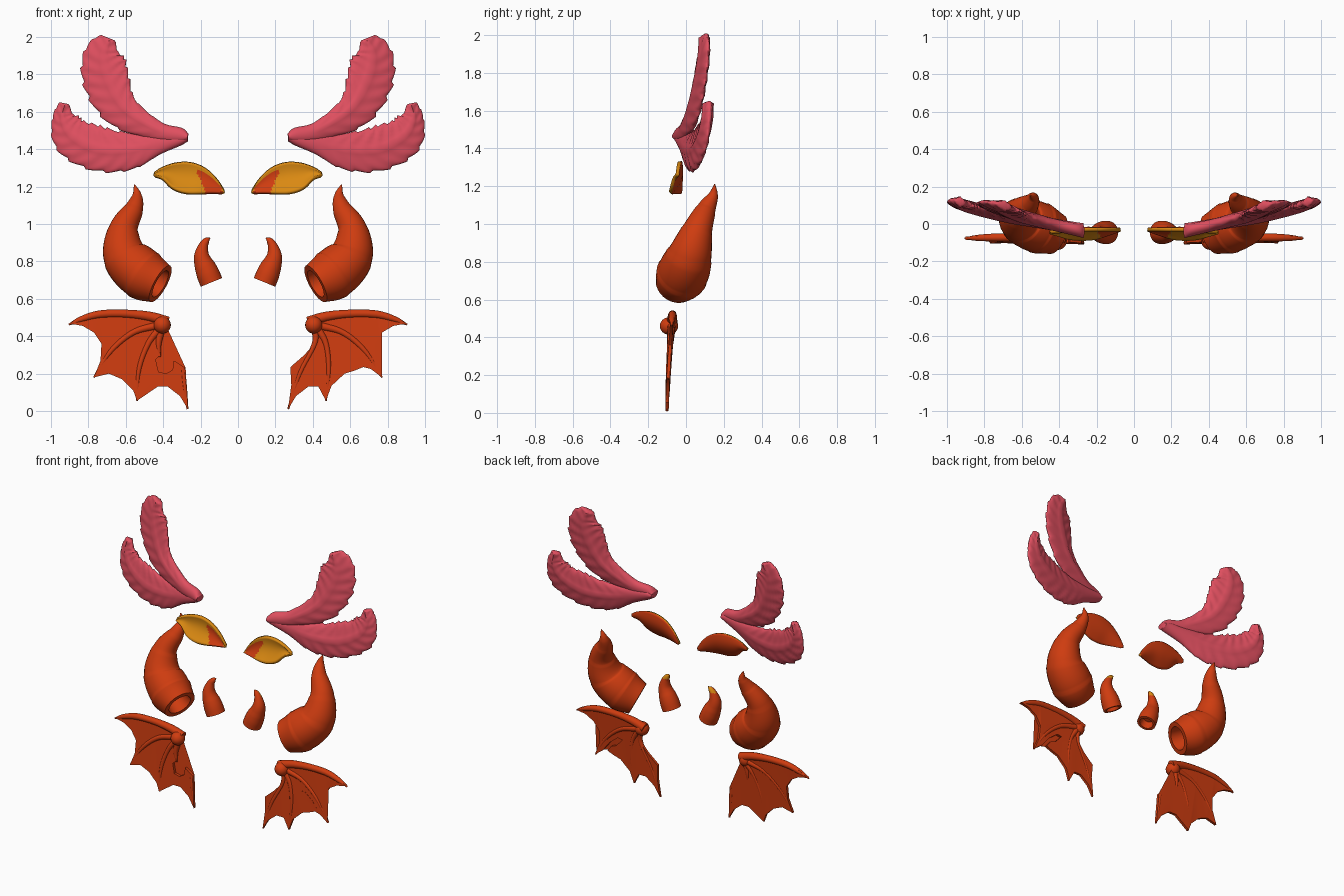
import bpy, bmesh, math
from mathutils import Vector

if "Cube" in bpy.data.objects:
    bpy.data.objects.remove(bpy.data.objects["Cube"])


def material(name, rgb):
    m = bpy.data.materials.new(name)
    m.diffuse_color = (*rgb, 1)
    m.use_nodes = True
    m.node_tree.nodes["Principled BSDF"].inputs["Base Color"].default_value = m.diffuse_color
    return m


ORANGE = material("burnt orange", (0.62, 0.045, 0.005))
PINK = material("coral pink", (0.74, 0.078, 0.115))
GOLD = material("golden yellow", (0.70, 0.25, 0.006))


def spline(pts, n):
    """Smooth curve through points of any dimension."""
    pts = [tuple(p) for p in pts]
    ext = [tuple(2 * a - b for a, b in zip(pts[0], pts[1]))] + pts
    ext.append(tuple(2 * a - b for a, b in zip(pts[-1], pts[-2])))
    out = []
    for i in range(n + 1):
        f = i / n * (len(pts) - 1)
        k = min(int(f), len(pts) - 2)
        t = f - k
        out.append(tuple(
            0.5 * (2 * b + (c - a) * t + (2 * a - 5 * b + 4 * c - d) * t * t
                   + (3 * b - a - 3 * c + d) * t ** 3)
            for a, b, c, d in zip(*ext[k:k + 4])))
    return out


def finish(name, bm, mats, mirror=False, angle=45):
    me = bpy.data.meshes.new(name)
    bm.to_mesh(me)
    bm.free()
    for m in mats:
        me.materials.append(m)
    ob = bpy.data.objects.new(name, me)
    bpy.context.collection.objects.link(ob)
    bpy.ops.object.select_all(action='DESELECT')
    ob.select_set(True)
    bpy.context.view_layer.objects.active = ob
    bpy.ops.object.shade_smooth_by_angle(angle=math.radians(angle))
    if mirror:
        mod = ob.modifiers.new("Mirror", 'MIRROR')
        mod.use_mirror_merge = False
    return ob


def loft(bm, rings):
    """Skin closed rings of points and cap both ends."""
    vs = [[bm.verts.new(p) for p in r] for r in rings]
    n = len(rings[0])
    for a, b in zip(vs, vs[1:]):
        for i in range(n):
            j = (i + 1) % n
            bm.faces.new((a[i], a[j], b[j], b[i]))
    bm.faces.new(vs[0][::-1])
    bm.faces.new(vs[-1])
    bmesh.ops.recalc_face_normals(bm, faces=bm.faces)


def tube_rings(path, n, sides, ridges=0):
    """Circular sections along a path of (x, y, z, radius)."""
    pts = spline(path, n)
    rings = []
    for i, p in enumerate(pts):
        c = Vector(p[:3])
        t = (Vector(pts[min(i + 1, n)][:3]) - Vector(pts[max(i - 1, 0)][:3])).normalized()
        s = t.cross(Vector((0, 1, 0))).normalized()
        u = s.cross(t)
        r = max(p[3], 0.002)
        if ridges:
            r *= 0.985 + 0.035 * ((i / n * ridges) % 1)
        rings.append([c + (s * math.cos(a) + u * math.sin(a)) * r
                      for a in (2 * math.pi * k / sides for k in range(sides))])
    return rings


def horn(name, path, n, ridges, depth, gold_tip=False):
    """Hollow-based curved horn."""
    rings = tube_rings(path, n, 28, ridges)
    c0, c1 = Vector(path[0][:3]), Vector(path[1][:3])
    inward = (c1 - c0).normalized() * depth
    lip = [c0 + (p - c0) * 0.72 for p in rings[0]]
    floor = [c0 + (p - c0) * 0.6 + inward for p in rings[0]]
    bm = bmesh.new()
    loft(bm, [floor, lip] + rings)
    if gold_tip:
        for f in bm.faces:
            if f.calc_center_median().z > 0.895 and f.normal.y > 0.1:
                f.material_index = 1
    return finish(name, bm, [ORANGE, GOLD], True)


horn("large_horn", [
    (.415, -.055, .68, .112), (.515, -.018, .737, .138), (.605, .02, .835, .119),
    (.612, .062, .97, .08), (.557, .108, 1.08, .051), (.540, .143, 1.15, .027),
    (.553, .152, 1.21, .003)], 60, 6, 0.13)
horn("small_horn", [
    (.142, -.045, .688, .063), (.165, -.045, .745, .06), (.193, -.045, .82, .044),
    (.187, -.04, .878, .027), (.168, -.035, .912, .017), (.15, -.03, .926, .003)],
    30, 3, 0.05, True)


# Feather plumes: lens-shaped sections with toothed edges and barb grooves
def plume(name, spine, shift, teeth):
    n, sides = 90, 32
    pts = spline(spine, n)
    rings = []
    for i, (x, z, wl, wr) in enumerate(pts):
        a, b = pts[max(i - 1, 0)], pts[min(i + 1, n)]
        t = Vector((b[0] - a[0], b[1] - a[1])).normalized()
        left = Vector((-t.y, t.x))
        u = i / n
        fan = min(1, max(0, (u - 0.3) / 0.2))
        saw = (u * teeth) % 1
        ring = []
        for k in range(sides):
            ang = 2 * math.pi * k / sides
            v, h = math.cos(ang), math.sin(ang)
            w = (wl if v > 0 else wr) * (1 + fan * abs(v) ** 3 * (0.14 * saw - 0.06))
            q = Vector((x, z)) + left * v * w + t * fan * 0.02 * v * v * (1 - u)
            groove = math.sin(2 * math.pi * (u * teeth - abs(v) * 1.1)) * abs(v)
            thick = (0.036 - 0.012 * u) * h * (1 + 0.22 * fan * groove)
            thick *= 1 + 0.35 * fan * (math.exp(-(v * 6) ** 2) - 0.3)
            if i in (0, n):
                thick *= 0.5
            y = -0.03 + 0.2 * (q.x - 0.3) + 0.1 * (q.y - 1.5) + shift
            ring.append((q.x, y - thick, q.y))
        rings.append(ring)
    bm = bmesh.new()
    loft(bm, rings)
    return finish(name, bm, [PINK], True, 60)


plume("upper_feather", [
    (.268, 1.465, .018, .018), (.31, 1.475, .04, .04), (.43, 1.505, .045, .06),
    (.60, 1.62, .07, .12), (.69, 1.77, .11, .135), (.72, 1.90, .105, .105),
    (.685, 1.992, .03, .05)], 0, 13)
plume("lower_feather", [
    (.268, 1.46, .015, .018), (.31, 1.455, .035, .035), (.43, 1.43, .055, .06),
    (.58, 1.40, .09, .11), (.75, 1.40, .125, .115), (.885, 1.47, .10, .11),
    (.94, 1.56, .085, .055), (.925, 1.645, .02, .03)], .008, 15)


# Leaf-shaped ear: curved shell, gold in front and orange behind
def ear():
    n, m = 36, 12
    top = spline([(.07, -.04, 1.17), (.115, -.04, 1.24), (.175, -.04, 1.297),
                  (.25, -.04, 1.327), (.33, -.045, 1.325), (.40, -.05, 1.30),
                  (.45, -.055, 1.266)], n)
    low = spline([(.07, -.04, 1.17), (.14, -.065, 1.172), (.21, -.085, 1.17),
                  (.28, -.09, 1.172), (.345, -.085, 1.195), (.395, -.07, 1.245),
                  (.45, -.055, 1.266)], n)
    bm = bmesh.new()
    grid = []
    for i in range(n + 1):
        row = []
        for j in range(m + 1):
            p = Vector(low[i]).lerp(Vector(top[i]), j / m)
            p.y += 0.025 * math.sin(math.pi * j / m) * math.sin(math.pi * i / n)
            row.append(bm.verts.new(p))
        grid.append(row)
    for i in range(n):
        for j in range(m):
            f = bm.faces.new((grid[i][j], grid[i + 1][j], grid[i + 1][j + 1], grid[i][j + 1]))
            c = f.calc_center_median()
            # inner patch near the root
            if j < m * 0.78 and 0.085 < c.x < 0.175 + 0.4 * (c.z - 1.17):
                f.material_index = 1
    bmesh.ops.remove_doubles(bm, verts=bm.verts, dist=0.0005)
    bm.normal_update()
    if sum(f.normal.y for f in bm.faces) > 0:
        bmesh.ops.reverse_faces(bm, faces=bm.faces)
    ob = finish("ear", bm, [GOLD, ORANGE])
    s = ob.modifiers.new("Solidify", 'SOLIDIFY')
    s.thickness, s.offset, s.material_offset = 0.02, -1, 1
    ob.modifiers.new("Mirror", 'MIRROR').use_mirror_merge = False


ear()


# Bat wings: thin membrane with arm, finger bones and shoulder knob
def wing_y(z):
    t = 0.54 - z
    return -0.07 - 0.09 * t + 0.06 * t * t


def bat_wing(name, side, inner, trailing, middle, bones):
    arm = [(.90, .468), (.84, .505), (.74, .532), (.60, .535), (.47, .51), (.39, .47)]
    outer = [(.77, .18), (.735, .27), (.73, .36), (.77, .42), (.83, .455)]
    outline = arm + inner + [(.268, .01), (.31, .08), (.375, .13), (.43, .13)] \
        + [(middle, .055)] + trailing + outer
    bm = bmesh.new()
    half = 0.009
    front = [bm.verts.new((side * x, wing_y(z) - half, z)) for x, z in outline]
    back = [bm.verts.new((side * x, wing_y(z) + half, z)) for x, z in outline]
    k = len(outline)
    bm.faces.new(front)
    bm.faces.new(back[::-1])
    for i in range(k):
        j = (i + 1) % k
        bm.faces.new((front[i], back[i], back[j], front[j]))
    bmesh.ops.triangulate(bm, faces=[f for f in bm.faces if len(f.verts) > 4])
    bmesh.ops.recalc_face_normals(bm, faces=bm.faces)
    finish(name + "_membrane", bm, [ORANGE], angle=30)

    bm = bmesh.new()
    arm_bone = [(.375, .475, .03), (.47, .505, .026), (.60, .52, .022),
                (.74, .517, .021), (.84, .49, .016), (.905, .462, .004)]
    for bone in [arm_bone] + bones:
        loft(bm, tube_rings([(side * x, wing_y(z), z, r) for x, z, r in bone], 20, 12))
    finish(name + "_bones", bm, [ORANGE])

    bm = bmesh.new()
    bmesh.ops.create_uvsphere(bm, u_segments=20, v_segments=12, radius=0.046)
    for v in bm.verts:
        v.co = (side * .405 + v.co.x, -.09 + v.co.y * 1.05, .46 + v.co.z)
    finish(name + "_shoulder", bm, [ORANGE])


long_finger = [(.42, .46, .022), (.56, .42, .017), (.68, .32, .014), (.77, .18, .005)]

# left wing: torn along the inner edge
bat_wing("left_bat_wing", -1,
         [(.43, .38), (.415, .30), (.44, .275), (.425, .21), (.385, .20), (.35, .22),
          (.343, .27), (.28, .23)],
         [(.56, .11), (.62, .17), (.69, .20)], .54,
         [long_finger,
          [(.41, .45, .022), (.48, .36, .016), (.53, .22, .013), (.54, .055, .005)],
          [(.41, .44, .022), (.425, .36, .016), (.418, .29, .006)],
          [(.295, .23, .012), (.285, .13, .012), (.27, .01, .005)]])

# right wing: torn between the outer fingers
bat_wing("right_bat_wing", 1,
         [(.415, .37), (.355, .30), (.28, .235), (.285, .14)],
         [(.50, .135), (.57, .20), (.62, .215), (.67, .235), (.64, .275), (.60, .29),
          (.55, .345), (.585, .35), (.65, .30), (.71, .225)], .47,
         [long_finger,
          [(.42, .45, .022), (.47, .36, .016), (.485, .22, .013), (.47, .055, .005)],
          [(.41, .45, .022), (.41, .36, .015), (.33, .20, .013), (.268, .01, .005)]])
